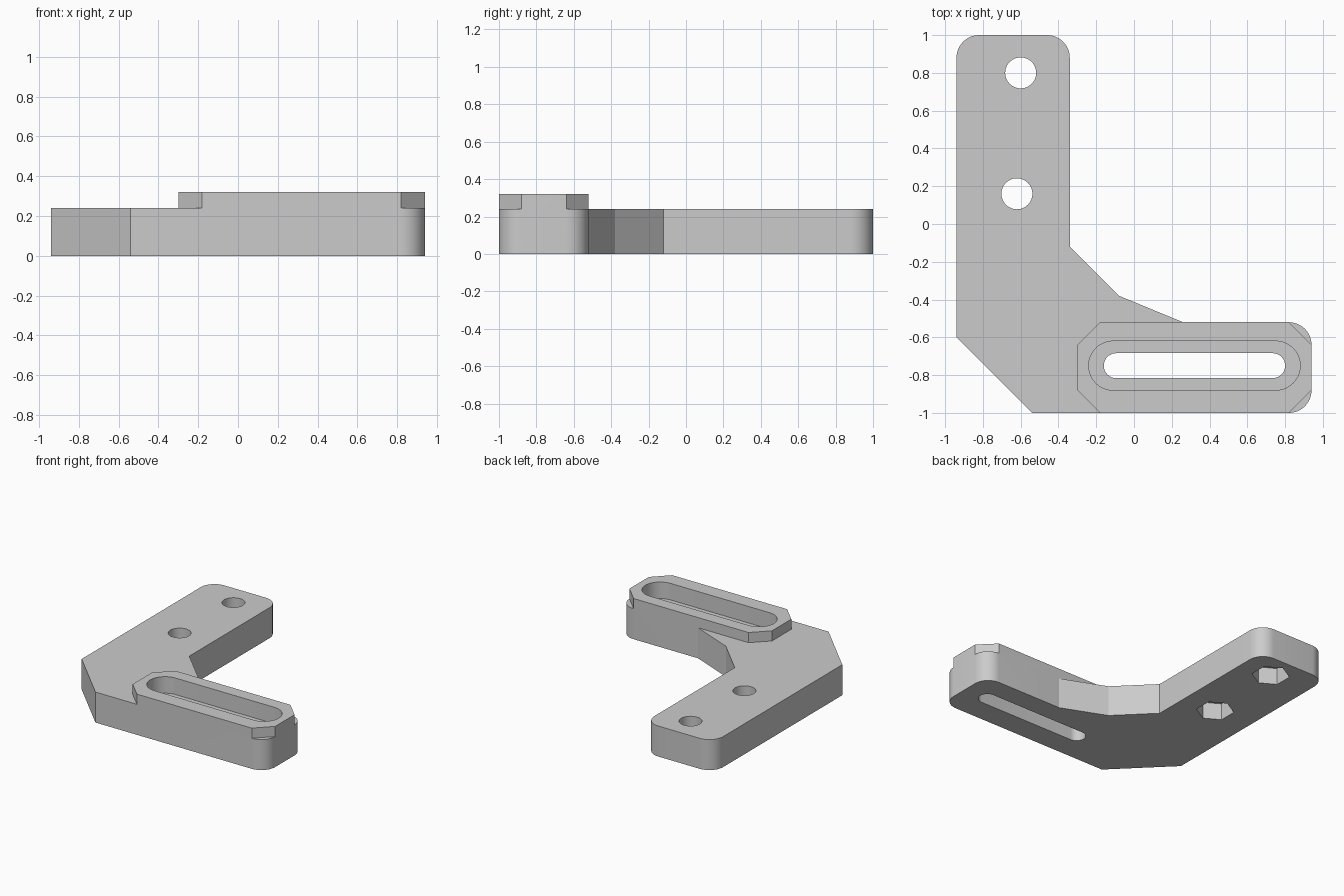
import bpy, bmesh
from math import pi, cos, sin, radians

cube = bpy.data.objects.get("Cube")
if cube:
    bpy.data.objects.remove(cube, do_unlink=True)

grey = bpy.data.materials.new("light_grey")
grey.use_nodes = True
colour = (0.6, 0.6, 0.6, 1)
grey.diffuse_color = colour
grey.node_tree.nodes["Principled BSDF"].inputs["Base Color"].default_value = colour

THICK, TOP = 0.24, 0.32      # plate thickness, raised rim height
FILLET = 0.12


def arc(cx, cy, r, start, end, steps):
    return [(cx + r * cos(radians(start + (end - start) * i / steps)),
             cy + r * sin(radians(start + (end - start) * i / steps)))
            for i in range(steps + 1)]


def ring(cx, cy, r, sides, start=0):
    return arc(cx, cy, r, start, start + 360, sides)[:-1]


def slot(x0, x1, y, r):
    return arc(x1 - r, y, r, -90, 90, 24) + arc(x0 + r, y, r, 90, 270, 24)


def prism(name, outline, z0, z1):
    """Extrude a counter-clockwise outline from z0 to z1."""
    bm = bmesh.new()
    face = bm.faces.new([bm.verts.new((x, y, z0)) for x, y in outline])
    out = bmesh.ops.extrude_face_region(bm, geom=[face])["geom"]
    moved = [v for v in out if isinstance(v, bmesh.types.BMVert)]
    bmesh.ops.translate(bm, verts=moved, vec=(0, 0, z1 - z0))
    bmesh.ops.recalc_face_normals(bm, faces=bm.faces[:])
    mesh = bpy.data.meshes.new(name)
    bm.to_mesh(mesh)
    bm.free()
    mesh.materials.append(grey)
    obj = bpy.data.objects.new(name, mesh)
    bpy.context.collection.objects.link(obj)
    return obj


def combine(target, tool, operation):
    """Apply a boolean and discard the tool."""
    tool.hide_render = True
    mod = target.modifiers.new(tool.name, "BOOLEAN")
    mod.operation, mod.object, mod.solver = operation, tool, "EXACT"
    bpy.context.view_layer.objects.active = target
    bpy.ops.object.modifier_apply(modifier=mod.name)
    bpy.data.objects.remove(tool, do_unlink=True)


# Angled plate with filleted ends
outline = [(-0.94, -0.6), (-0.54, -1)]
outline += arc(0.82, -0.88, FILLET, -90, 0, 12)
outline += arc(0.82, -0.64, FILLET, 0, 90, 12)
outline += [(0.26, -0.52), (-0.08, -0.38), (-0.34, -0.12)]
outline += arc(-0.46, 0.88, FILLET, 0, 90, 12)
outline += arc(-0.82, 0.88, FILLET, 90, 180, 12)
bracket = prism("bracket", outline, 0, THICK)

# Raised chamfered rim around the slot
x0, x1, y0, y1, c = -0.3, 0.94, -1, -0.52, FILLET
rim = [(x0 + c, y0), (x1 - c, y0), (x1, y0 + c), (x1, y1 - c),
       (x1 - c, y1), (x0 + c, y1), (x0, y1 - c), (x0, y0 + c)]
combine(bracket, prism("slot_rim", rim, THICK, TOP), "UNION")

# Slot with a wider recess above it
combine(bracket, prism("slot_recess", slot(-0.24, 0.88, -0.75, 0.13), TOP - 0.13, 0.5), "DIFFERENCE")
combine(bracket, prism("slot_cut", slot(-0.16, 0.8, -0.75, 0.066), -0.2, 0.5), "DIFFERENCE")

# Bolt holes with hexagonal nut pockets underneath
for hx, hy in ((-0.6, 0.8), (-0.62, 0.16)):
    combine(bracket, prism("bolt_hole", ring(hx, hy, 0.082, 48), -0.2, 0.5), "DIFFERENCE")
    combine(bracket, prism("nut_pocket", ring(hx, hy, 0.135, 6, 30), -0.2, 0.13), "DIFFERENCE")

# Smooth the curved walls, keep hard edges
bpy.ops.object.select_all(action="DESELECT")
bracket.select_set(True)
bpy.context.view_layer.objects.active = bracket
bpy.ops.object.shade_smooth_by_angle(angle=radians(20))
